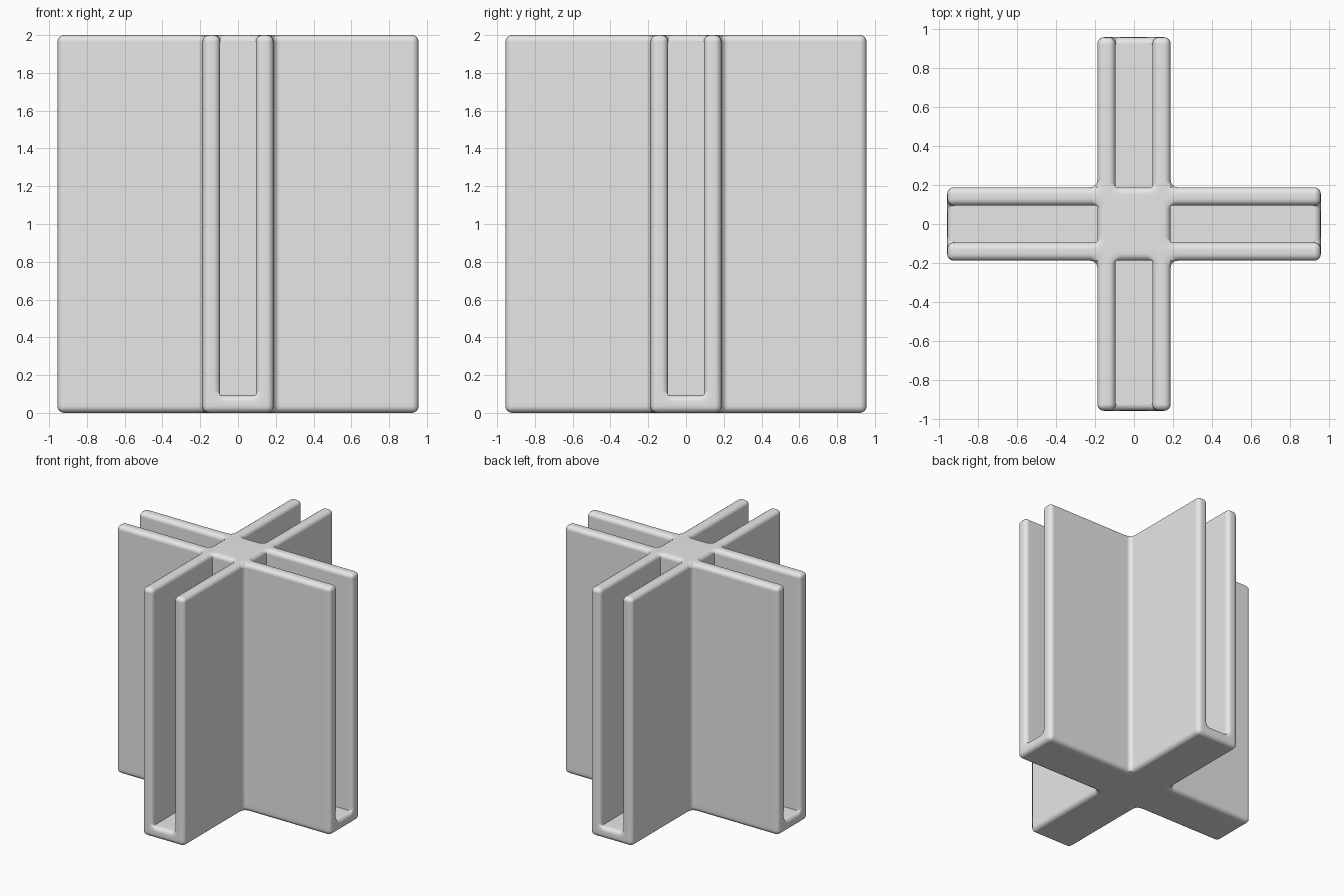
import bpy, bmesh, math
from itertools import product

cube = bpy.data.objects.get("Cube")
if cube:
    bpy.data.objects.remove(cube, do_unlink=True)

HALF, ARM, SLOT = 0.956, 0.188, 0.094   # half span, half arm width, half slot width
FLOOR, TOP, ROUND = 0.094, 2.0, 0.035

grey = bpy.data.materials.new("plain grey")
grey.use_nodes = True
grey.diffuse_color = (0.8, 0.8, 0.8, 1)
grey.node_tree.nodes["Principled BSDF"].inputs["Base Color"].default_value = (0.8, 0.8, 0.8, 1)

# Grid lines that divide the cross into solid and open cells
across = [-HALF, -ARM, -SLOT, SLOT, ARM, HALF]
levels = [0, FLOOR, TOP]
grid = [across, across, levels]


def solid(i, j, k):
    """A cell is filled in the core, the arm walls and the arm floors."""
    if not (0 <= i < 5 and 0 <= j < 5 and 0 <= k < 2):
        return False
    end_i, end_j = i in (0, 4), j in (0, 4)
    if end_i and end_j:
        return False
    in_slot = (end_i and j == 2) or (end_j and i == 2)
    return k == 0 or not in_slot


# Skin the filled cells
bm = bmesh.new()
corners = {}


def vert(index):
    if index not in corners:
        corners[index] = bm.verts.new([grid[a][index[a]] for a in range(3)])
    return corners[index]


for cell in product(range(5), range(5), range(2)):
    if not solid(*cell):
        continue
    for axis, side in product(range(3), (0, 1)):
        near = list(cell)
        near[axis] += 2 * side - 1
        if solid(*near):
            continue
        u, v = (axis + 1) % 3, (axis + 2) % 3
        loop = []
        for du, dv in ((0, 0), (1, 0), (1, 1), (0, 1)):
            p = list(cell)
            p[axis] += side
            p[u] += du
            p[v] += dv
            loop.append(vert(tuple(p)))
        bm.faces.new(loop if side else loop[::-1])

bmesh.ops.dissolve_limit(bm, angle_limit=math.radians(1), verts=bm.verts[:], edges=bm.edges[:])


# Round the outer edges and the outer joints; the slot corners stay sharp
def rounded(edge):
    joint = all(abs(abs(c) - ARM) < 0.001 for v in edge.verts for c in v.co.xy)
    return edge.is_convex or joint


bmesh.ops.bevel(bm, geom=[e for e in bm.edges if rounded(e)], offset=ROUND,
                offset_type='OFFSET', segments=4, profile=0.5,
                affect='EDGES', clamp_overlap=True)
bmesh.ops.recalc_face_normals(bm, faces=bm.faces[:])

mesh = bpy.data.meshes.new("cross_connector")
bm.to_mesh(mesh)
bm.free()
mesh.materials.append(grey)
body = bpy.data.objects.new("cross_connector", mesh)
bpy.context.collection.objects.link(body)

# Smooth rounding with flat broad faces
bpy.ops.object.select_all(action='DESELECT')
body.select_set(True)
bpy.context.view_layer.objects.active = body
bpy.ops.object.shade_smooth_by_angle(angle=math.radians(35))
normals = body.modifiers.new("flat_faces", 'WEIGHTED_NORMAL')
normals.keep_sharp = True
